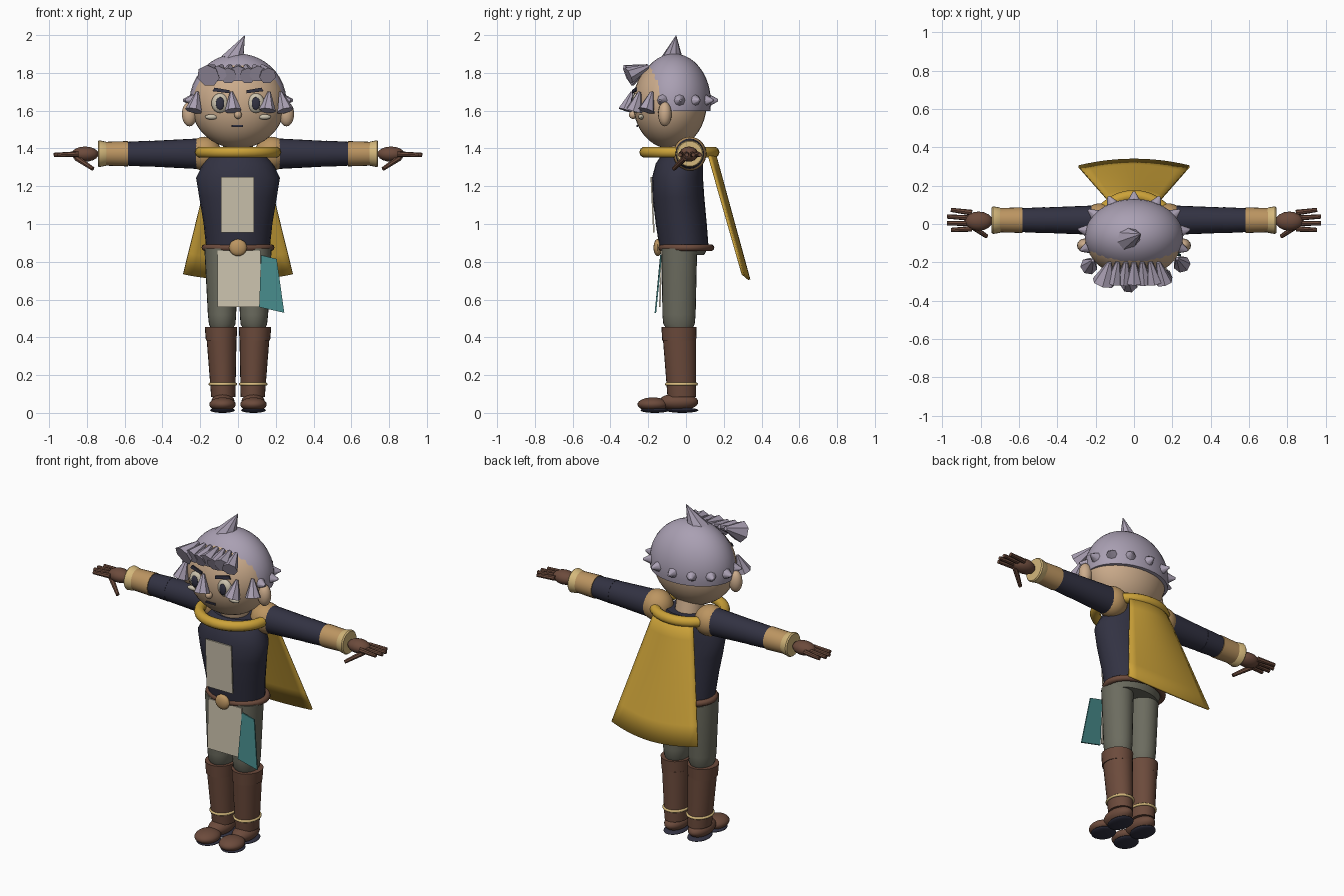
import bpy, bmesh, math
from mathutils import Vector

if "Cube" in bpy.data.objects:
    bpy.data.objects.remove(bpy.data.objects["Cube"])


def colour(name, r, g, b):
    m = bpy.data.materials.new(name)
    m.diffuse_color = (r, g, b, 1)
    m.use_nodes = True
    m.node_tree.nodes["Principled BSDF"].inputs["Base Color"].default_value = m.diffuse_color
    return m


HAIR = colour("lilac grey", 0.40, 0.35, 0.45)
SKIN = colour("skin", 0.60, 0.41, 0.26)
NAVY = colour("navy", 0.032, 0.032, 0.055)
BROWN = colour("leather brown", 0.15, 0.07, 0.045)
GOLD = colour("mustard", 0.60, 0.36, 0.04)
TAN = colour("tan", 0.50, 0.30, 0.12)
PALE = colour("pale gold", 0.66, 0.48, 0.20)
MOSS = colour("grey green", 0.15, 0.15, 0.115)
CREAM = colour("cream", 0.60, 0.54, 0.42)
TEAL = colour("teal", 0.06, 0.25, 0.25)


def finish(name, bm, mat, smooth=True):
    bmesh.ops.recalc_face_normals(bm, faces=bm.faces)
    me = bpy.data.meshes.new(name)
    bm.to_mesh(me)
    bm.free()
    me.materials.append(mat)
    ob = bpy.data.objects.new(name, me)
    bpy.context.collection.objects.link(ob)
    if smooth:
        bpy.ops.object.select_all(action='DESELECT')
        ob.select_set(True)
        bpy.context.view_layer.objects.active = ob
        bpy.ops.object.shade_smooth_by_angle(angle=math.radians(40))
    return ob


def ellipsoid(name, loc, rad, mat, cut=None, seg=24):
    bm = bmesh.new()
    bmesh.ops.create_uvsphere(bm, u_segments=seg, v_segments=seg * 2 // 3, radius=1)
    for v in bm.verts:
        v.co = Vector([c * r + l for c, r, l in zip(v.co, rad, loc)])
    if cut is not None:
        geom = bm.verts[:] + bm.edges[:] + bm.faces[:]
        bmesh.ops.bisect_plane(bm, geom=geom, plane_co=(0, 0, cut),
                               plane_no=(0, 0, 1), clear_inner=True)
        bmesh.ops.holes_fill(bm, edges=[e for e in bm.edges if e.is_boundary])
    return finish(name, bm, mat)


def loft(name, rings, mat, axis='z', seg=24):
    """Rings are (position on axis, centre a, centre b, radius a, radius b)."""
    bm = bmesh.new()
    loops = []
    for t, a, b, ra, rb in rings:
        loop = []
        for i in range(seg):
            w = math.tau * i / seg
            p, q = a + ra * math.cos(w), b + rb * math.sin(w)
            loop.append(bm.verts.new((p, q, t) if axis == 'z' else (t, p, q)))
        loops.append(loop)
    for lo, hi in zip(loops, loops[1:]):
        for i in range(seg):
            j = (i + 1) % seg
            bm.faces.new((lo[i], lo[j], hi[j], hi[i]))
    bm.faces.new(loops[0])
    bm.faces.new(loops[-1])
    return finish(name, bm, mat)


def cone(name, start, end, r0, r1, mat, seg=8):
    bm = bmesh.new()
    a, b = Vector(start), Vector(end)
    bmesh.ops.create_cone(bm, cap_ends=True, segments=seg, radius1=r0, radius2=r1,
                          depth=(b - a).length)
    rot = (b - a).to_track_quat('Z', 'Y')
    for v in bm.verts:
        v.co = rot @ v.co + (a + b) / 2
    return finish(name, bm, mat)


def hoop(name, loc, rx, ry, tube, mat):
    bm = bmesh.new()
    n, m = 32, 10
    v = [[bm.verts.new((loc[0] + (rx + tube * math.cos(t)) * math.cos(w),
                        loc[1] + (ry + tube * math.cos(t)) * math.sin(w),
                        loc[2] + tube * math.sin(t)))
          for t in (math.tau * j / m for j in range(m))]
         for w in (math.tau * i / n for i in range(n))]
    for i in range(n):
        for j in range(m):
            k, l = (i + 1) % n, (j + 1) % m
            bm.faces.new((v[i][j], v[k][j], v[k][l], v[i][l]))
    return finish(name, bm, mat)


def plate(name, corners, mat, depth=0.008):
    bm = bmesh.new()
    front = [bm.verts.new(c) for c in corners]
    back = [bm.verts.new((x, y + depth, z)) for x, y, z in corners]
    n = len(front)
    bm.faces.new(front)
    bm.faces.new(back[::-1])
    for i in range(n):
        j = (i + 1) % n
        bm.faces.new((front[i], back[i], back[j], front[j]))
    return finish(name, bm, mat, smooth=False)


# Head, hair cap and neck
ellipsoid("head", (0, -0.085, 1.64), (0.25, 0.195, 0.24), SKIN, seg=32)
ellipsoid("hair_cap", (0, -0.065, 1.645), (0.257, 0.197, 0.257), HAIR, cut=1.597, seg=32)
loft("neck", [(1.32, 0, -0.02, 0.08, 0.08), (1.45, 0, -0.05, 0.08, 0.08)], SKIN)
cone("crown_spike", (-0.03, -0.075, 1.86), (0.037, -0.052, 2.0), 0.066, 0.0, HAIR)

# Ring of short spikes around the back of the hair
for i in range(9):
    w = math.radians(-18 + 27 * i)
    d = Vector((math.cos(w), math.sin(w), 0))
    base = Vector((0.24 * d.x, -0.065 + 0.18 * d.y, 1.655))
    cone("hair_spike", base, base + d * 0.055, 0.037, 0.006, HAIR)

# Flared fringe locks
for i in range(7):
    x = -0.15 + 0.05 * i
    r = 0.062 if i == 0 else 0.046
    cone("fringe_lock", (x * 0.85, -0.20, 1.835), (x * 1.05, -0.305, 1.785 + 0.01 * (i % 2)),
         0.012, r, HAIR, seg=7)

# Locks beside the eyes
for x, y, dx in ((-0.035, -0.285, 0.01), (0.165, -0.245, -0.01),
                 (0.225, -0.18, 0.025), (-0.215, -0.19, -0.02)):
    cone("face_lock", (x, y, 1.70), (x + dx, y - 0.03, 1.60), 0.008, 0.046, HAIR, seg=7)

# Face
ellipsoid("nose", (0, -0.28, 1.578), (0.02, 0.022, 0.022), SKIN, seg=12)
plate("mouth", [(-0.035, -0.262, 1.514), (0.027, -0.262, 1.514),
                (0.027, -0.262, 1.524), (-0.035, -0.262, 1.524)], NAVY)
for s in (-1, 1):
    ellipsoid("eye", (s * 0.095, -0.262, 1.64), (0.046, 0.025, 0.052), CREAM, seg=16)
    ellipsoid("pupil", (s * 0.095, -0.284, 1.638), (0.022, 0.009, 0.034), NAVY, seg=16)
    plate("brow", [(s * 0.045, -0.287, 1.692), (s * 0.135, -0.268, 1.703),
                   (s * 0.125, -0.268, 1.722), (s * 0.045, -0.287, 1.708)], NAVY)
    ellipsoid("cheek", (s * 0.14, -0.238, 1.567), (0.035, 0.015, 0.014), CREAM, seg=12)
    ellipsoid("ear", (s * 0.257, -0.112, 1.582), (0.04, 0.036, 0.065), SKIN, seg=16)

# Torso and belt
loft("torso", [(0.87, 0, -0.01, 0.168, 0.13), (1.0, 0, -0.025, 0.182, 0.135),
               (1.14, 0, -0.04, 0.205, 0.137), (1.245, 0, -0.045, 0.222, 0.135),
               (1.32, 0, -0.035, 0.185, 0.125), (1.38, 0, -0.02, 0.14, 0.10)], NAVY)
hoop("belt", (0, 0.0, 0.875), 0.175, 0.132, 0.018, BROWN)
loft("hips", [(0.835, 0, -0.02, 0.165, 0.115), (0.87, 0, -0.01, 0.168, 0.125)], MOSS)
ellipsoid("buckle", (0, -0.15, 0.875), (0.047, 0.022, 0.045), TAN, seg=16)
plate("chest_panel", [(-0.09, -0.174, 0.955), (0.085, -0.174, 0.955),
                      (0.085, -0.188, 1.25), (-0.09, -0.188, 1.25)], CREAM)
plate("waist_cloth", [(-0.108, -0.143, 0.56), (0.118, -0.143, 0.56),
                      (0.118, -0.133, 0.86), (-0.108, -0.133, 0.86)], CREAM)
plate("side_cloth", [(0.112, -0.163, 0.56), (0.245, -0.166, 0.53),
                     (0.205, -0.137, 0.815), (0.122, -0.137, 0.835)], TEAL)

# Collar and cape
hoop("collar", (0, -0.035, 1.38), 0.20, 0.182, 0.03, GOLD)
bm = bmesh.new()
N, M = 12, 6
grid = []
for r in range(M + 1):
    t = r / M
    row = []
    for c in range(N + 1):
        u = 2 * c / N - 1
        z = 1.40 - t * (0.695 - 0.03 * u * u)
        y = 0.145 + 0.19 * t - 0.035 * u * u
        row.append(bm.verts.new((u * (0.125 + 0.165 * t), y, z)))
    grid.append(row)
for r in range(M):
    for c in range(N):
        bm.faces.new((grid[r][c], grid[r][c + 1], grid[r + 1][c + 1], grid[r + 1][c]))
cape = finish("cape", bm, GOLD)
mod = cape.modifiers.new("thickness", 'SOLIDIFY')
mod.thickness = 0.012
mod.offset = 0

for s in (-1, 1):
    # Arms and cuffs
    AY, AZ = 0.02, 1.372
    ellipsoid("shoulder_cap", (s * 0.178, AY, AZ), (0.09, 0.088, 0.09), TAN)
    loft("upper_sleeve", [(s * 0.17, AY, AZ, 0.078, 0.083),
                          (s * 0.475, AY, AZ, 0.066, 0.067)], NAVY, 'x')
    loft("lower_sleeve", [(s * 0.465, AY, AZ, 0.068, 0.069),
                          (s * 0.59, AY, AZ, 0.062, 0.063)], NAVY, 'x')
    loft("wrist_cuff", [(s * 0.582, AY, AZ, 0.067, 0.067),
                        (s * 0.70, AY, AZ, 0.063, 0.063)], TAN, 'x')
    loft("cuff_ring", [(s * 0.695, AY, AZ, 0.063, 0.060), (s * 0.70, AY, AZ, 0.066, 0.064),
                       (s * 0.735, AY, AZ, 0.072, 0.071), (s * 0.742, AY, AZ, 0.066, 0.066)],
         PALE, 'x')
    # Hands
    ellipsoid("palm", (s * 0.81, 0.015, 1.37), (0.072, 0.05, 0.04), BROWN, seg=16)
    for i in range(4):
        y = -0.025 + 0.028 * i
        tip = (0.955, 0.975, 0.975, 0.955)[i]
        cone("finger", (s * 0.845, y, 1.37), (s * tip, y * 1.25, 1.366), 0.015, 0.011, BROWN)
    cone("thumb", (s * 0.855, -0.005, 1.35), (s * 0.768, -0.065, 1.292), 0.016, 0.011, BROWN)

    # Legs and boots
    X = s * 0.09
    loft("trouser_leg", [(0.44, X * 0.95, -0.035, 0.055, 0.065),
                         (0.47, X * 0.93, -0.037, 0.07, 0.083),
                         (0.52, X * 0.94, -0.037, 0.075, 0.088),
                         (0.87, X, -0.035, 0.088, 0.094)], MOSS)
    loft("boot_shaft", [(0.085, s * 0.078, -0.022, 0.064, 0.076),
                        (0.39, s * 0.087, -0.034, 0.079, 0.088)], BROWN)
    loft("boot_cuff", [(0.383, s * 0.089, -0.036, 0.081, 0.09),
                       (0.455, s * 0.09, -0.037, 0.086, 0.093)], BROWN)
    hoop("ankle_ring", (s * 0.08, -0.024, 0.152), 0.068, 0.079, 0.008, PALE)
    ellipsoid("boot_heel", (s * 0.08, -0.04, 0.058), (0.062, 0.105, 0.046), BROWN)
    ellipsoid("boot_toe", (s * 0.082, -0.175, 0.045), (0.07, 0.082, 0.037), BROWN)
    ellipsoid("heel_sole", (s * 0.08, -0.02, 0.014), (0.062, 0.085, 0.014), NAVY)
    ellipsoid("toe_sole", (s * 0.082, -0.165, 0.014), (0.066, 0.075, 0.014), NAVY)
